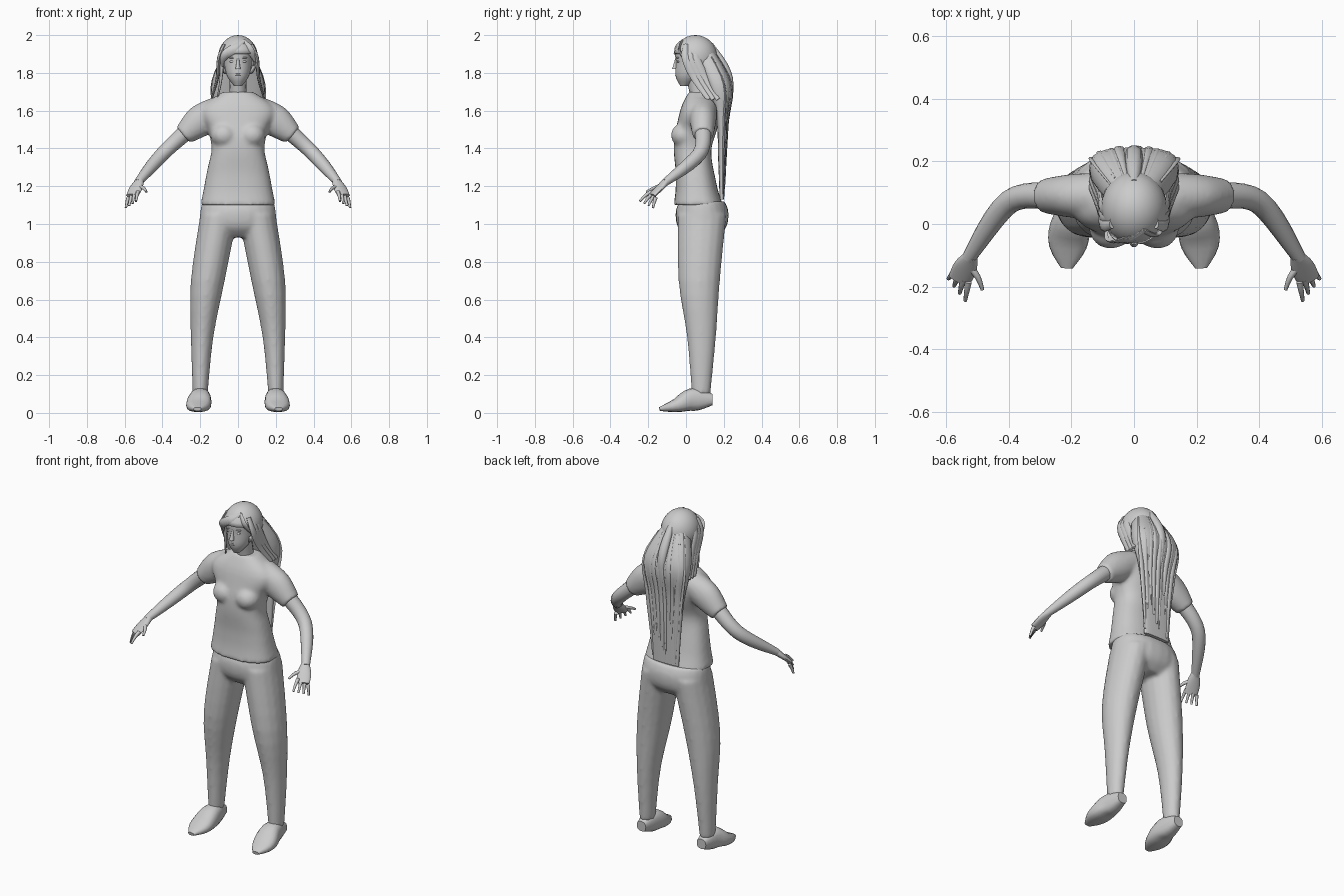
import bpy, bmesh, math, random
from mathutils import Vector, Matrix

random.seed(4)
if "Cube" in bpy.data.objects:
    bpy.data.objects.remove(bpy.data.objects["Cube"], do_unlink=True)

TONE = (.6, .6, .6, 1)
grey = bpy.data.materials.new("plain_grey")
grey.use_nodes = True
grey.diffuse_color = TONE
grey.node_tree.nodes["Principled BSDF"].inputs["Base Color"].default_value = TONE
RIGHTWARD, BACKWARD, UPWARD = Vector((1, 0, 0)), Vector((0, 1, 0)), Vector((0, 0, 1))
SIDES = (("left", 1), ("right", -1))


def finish(name, bm):
    """Turn a bmesh into a named, smooth-shaded grey object."""
    bmesh.ops.recalc_face_normals(bm, faces=bm.faces)
    mesh = bpy.data.meshes.new(name)
    bm.to_mesh(mesh)
    bm.free()
    mesh.materials.append(grey)
    part = bpy.data.objects.new(name, mesh)
    bpy.context.collection.objects.link(part)
    bpy.ops.object.select_all(action="DESELECT")
    part.select_set(True)
    bpy.context.view_layer.objects.active = part
    bpy.ops.object.shade_smooth_by_angle(angle=math.radians(50))
    return part


def blend(parts):
    """Melt overlapping parts into one garment, named after the first."""
    for part in parts:
        part.select_set(True)
    bpy.context.view_layer.objects.active = parts[0]
    bpy.ops.object.join()
    skin = parts[0].modifiers.new("one_skin", "REMESH")
    skin.mode = "VOXEL"
    skin.voxel_size = .01
    skin.use_smooth_shade = True
    soften = parts[0].modifiers.new("soften", "SMOOTH")
    soften.iterations = 8


def sample(keys, t):
    """Smooth curve through evenly spaced keys, with t running from start to end."""
    if len(keys) == 1:
        return keys[0]
    last = len(keys) - 1
    i = min(int(t * last), last - 1)
    f = t * last - i
    before, start, end, after = keys[max(i - 1, 0)], keys[i], keys[i + 1], keys[min(i + 2, last)]
    bend_in, bend_out = (end - before) / 2, (after - start) / 2
    ease = f * f * (3 - 2 * f)
    return (start + (end - start) * ease + bend_in * (f * (1 - f) * (1 - f))
            - bend_out * (f * f * (1 - f)))


def loft(name, path, widths, depths, sides=16, power=1, ref=None, steps=12, flip=1):
    """Skin of oval rings along a path: level rings, or square to the path if ref is set."""
    path = [Vector(p) for p in path]
    bm = bmesh.new()
    rings = []
    for i in range(steps + 1):
        t = i / steps
        centre, across, along = sample(path, t), RIGHTWARD, BACKWARD
        if ref:
            ahead, behind = min(i + 1, steps) / steps, max(i - 1, 0) / steps
            tangent = (sample(path, ahead) - sample(path, behind)).normalized()
            across = tangent.cross(ref).normalized()
            along = across.cross(tangent)
        ring = []
        for k in range(sides):
            angle = math.tau * k / sides
            c, s = (math.copysign(abs(w) ** power, w) for w in (math.cos(angle), math.sin(angle)))
            p = centre + across * c * sample(widths, t) + along * s * sample(depths, t)
            ring.append(bm.verts.new((p.x * flip, p.y, p.z)))
        rings.append(ring)
    for lower, upper in zip(rings, rings[1:]):
        for k in range(sides):
            j = (k + 1) % sides
            bm.faces.new((lower[k], lower[j], upper[j], upper[k]))
    bm.faces.new(rings[0])
    bm.faces.new(rings[-1])
    return finish(name, bm)


def ball(name, centre, size, keep=None):
    """Ellipsoid, optionally keeping only the faces that pass a test."""
    bm = bmesh.new()
    bmesh.ops.create_uvsphere(bm, u_segments=24, v_segments=16, radius=1,
                              matrix=Matrix.Translation(centre) @ Matrix.Diagonal((*size, 1)))
    if keep:
        drop = [face for face in bm.faces if not keep(face.calc_center_median())]
        bmesh.ops.delete(bm, geom=drop, context="FACES")
    return finish(name, bm)


# Shirt from hem to neckline, with bust and sleeves
shirt = [loft(
    "shirt", [(0, .065, 1.1), (0, .05, 1.25), (0, .035, 1.4), (0, .065, 1.55), (0, .075, 1.7)],
    widths=[.2, .18, .16, .14, .16, .2, .08], depths=[.13, .11, .1, .1, .11, .1, .06],
    sides=28, power=.8, steps=24)]
for side, flip in SIDES:
    shirt.append(ball(side + "_bust", (flip * .075, -.01, 1.47), (.07, .07, .065)))
    shirt.append(loft(
        side + "_sleeve", [(.1, .09, 1.61), (.2, .09, 1.545), (.29, .09, 1.47)],
        widths=[.07, .085, .055], depths=[.075, .07, .055], sides=20, ref=BACKWARD, flip=flip))
blend(shirt)

# Trousers: seat and legs in one skin
trousers = [loft(
    "trousers", [(0, .085, .93), (0, .085, 1.12)],
    widths=[.14, .2, .2, .19], depths=[.08, .13, .14, .12], sides=24, power=.9)]
for side, flip in SIDES:
    trousers.append(loft(
        side + "_leg", [(.1, .085, 1.05), (.16, .07, .7), (.19, .082, .4), (.2, .08, .1)],
        widths=[.1, .09, .06, .04], depths=[.13, .11, .077, .05], flip=flip))
blend(trousers)

# Shoes, arms and hands, made once for each side
for side, flip in SIDES:
    loft(side + "_shoe", [(.2, .14, .07), (.2, .03, .07), (.21, -.05, .04), (.215, -.14, .02)],
         widths=[.03, .05, .065, .06, .02], depths=[.03, .06, .05, .03, .01],
         power=.8, ref=UPWARD, flip=flip)
    loft(side + "_arm", [(.26, .09, 1.5), (.4, .07, 1.37), (.53, -.11, 1.22)],
         widths=[.045, .04, .035, .022], depths=[.045, .04, .035, .02], ref=UPWARD, flip=flip)
    loft(side + "_palm", [(.52, -.1, 1.23), (.56, -.18, 1.15)],
         widths=[.022, .038, .036], depths=[.02, .012], ref=UPWARD, flip=flip)
    loft(side + "_thumb", [(.53, -.13, 1.2), (.5, -.17, 1.19), (.485, -.21, 1.17)],
         widths=[.013, .006], depths=[.013, .006], sides=8, steps=6, ref=UPWARD, flip=flip)
    # Four fingers fan from the knuckle line to the fingertip line
    fingers = ("index", "middle", "ring", "little")
    for i, finger in enumerate(fingers):
        t = i / (len(fingers) - 1)
        root = Vector((.53, -.185, 1.17)).lerp(Vector((.58, -.16, 1.14)), t)
        tip = Vector((.54, -.245, 1.12)).lerp(Vector((.594, -.175, 1.085)), t)
        loft(f"{side}_{finger}_finger", [root, root.lerp(tip, .5) + UPWARD * .006, tip],
             widths=[.011, .006], depths=[.011, .006], sides=8, steps=6, ref=UPWARD, flip=flip)

# Neck, head and face
loft("neck", [(0, .09, 1.6), (0, .05, 1.78)], widths=[.06, .046, .046], depths=[.05])
loft("head", [(0, -.01, 1.73), (0, .04, 1.86), (0, .05, 1.99)],
     widths=[.02, .06, .075, .075, .03], depths=[.02, .07, .095, .1, .04], sides=24, steps=16)
loft("nose", [(0, -.05, 1.88), (0, -.06, 1.82)],
     widths=[.006, .009, .014], depths=[.006, .01, .015], sides=10, steps=6)
for lip, height in (("upper", 1.797), ("lower", 1.787)):
    ball(lip + "_lip", (0, -.048, height), (.02, .009, .006))
for side, flip in SIDES:
    ball(side + "_eye", (flip * .03, -.04, 1.86), (.014, .009, .007))
    ball(side + "_brow", (flip * .03, -.043, 1.88), (.02, .01, .004))
    ball(side + "_ear", (flip * .07, .035, 1.85), (.012, .02, .03))

# Hair cap, open over the face
cap = ball("hair_cap", (0, .05, 1.88), (.106, .118, .12),
           keep=lambda c: c.z > 1.9 or (c.y > .01 and c.z > 1.8))
shell = cap.modifiers.new("thickness", "SOLIDIFY")
shell.thickness = .01

# Long hair down the back
fall_path = [Vector((0, y, z)) for y, z in
             ((.07, 1.96), (.17, 1.75), (.19, 1.55), (.19, 1.35), (.19, 1.13))]
fall_widths = [.05, .14, .12, .1, .085]
fall_depths = [.05, .07, .03, .02, .012]
loft("back_hair", fall_path, fall_widths, fall_depths, sides=24, power=.7, steps=20)


def on_fall(spread, t):
    """Point on the back of the long hair, spread running from side to side."""
    bulge = (1 - spread * spread) ** .35
    return (sample(fall_path, t) + RIGHTWARD * spread * sample(fall_widths, t)
            + BACKWARD * bulge * sample(fall_depths, t))


# Raised locks that follow the back hair to uneven lengths
count = 10
for i in range(count):
    spread = .93 * (2 * i / (count - 1) - 1) + random.uniform(-.03, .03)
    first, last = random.uniform(.05, .15), random.uniform(.6, 1)
    thick = random.uniform(.009, .017)
    loft(f"back_lock_{i + 1}", [on_fall(spread, first + (last - first) * k / 8) for k in range(9)],
         widths=[thick / 3, thick, thick, thick / 3], depths=[thick / 4, thick / 2, thick / 4],
         sides=8, steps=16, ref=BACKWARD)
loft("tied_lock", [(0, .13, 1.95), (0, .23, 1.77), (0, .22, 1.55)],
     widths=[.015, .027, .022, .005], depths=[.015, .022, .016, .005], sides=10, ref=BACKWARD)

# Locks framing the face
for side, flip in SIDES:
    for i in range(3):
        back = BACKWARD * .025 * i
        path = [Vector(p) + back for p in
                ((.07, 0, 1.95), (.1, 0, 1.88), (.11, .05, 1.77), (.14, .12, 1.66))]
        loft(f"{side}_side_lock_{i + 1}", path, widths=[.01, .01, .005],
             depths=[.015, .025, .012], sides=8, ref=BACKWARD, flip=flip)

# Fringe swept from the parting across the forehead
for i in range(4):
    drop = .015 * i
    loft(f"fringe_lock_{i + 1}",
         [(.035, -.02, 1.97), (-.02 - drop, -.056, 1.92 - drop / 3), (-.085, -.01, 1.88 - drop)],
         widths=[.008, .02, .006], depths=[.007, .005], sides=8, ref=BACKWARD)
loft("short_fringe_lock", [(.03, -.02, 1.97), (.065, -.035, 1.92), (.09, 0, 1.86)],
     widths=[.01, .02, .005], depths=[.007, .005], sides=8, ref=BACKWARD)
loft("loose_lock", [(-.085, -.01, 1.9), (-.09, .01, 1.77), (-.11, .04, 1.66)],
     widths=[.012, .004], depths=[.012, .004], sides=8, ref=BACKWARD)
